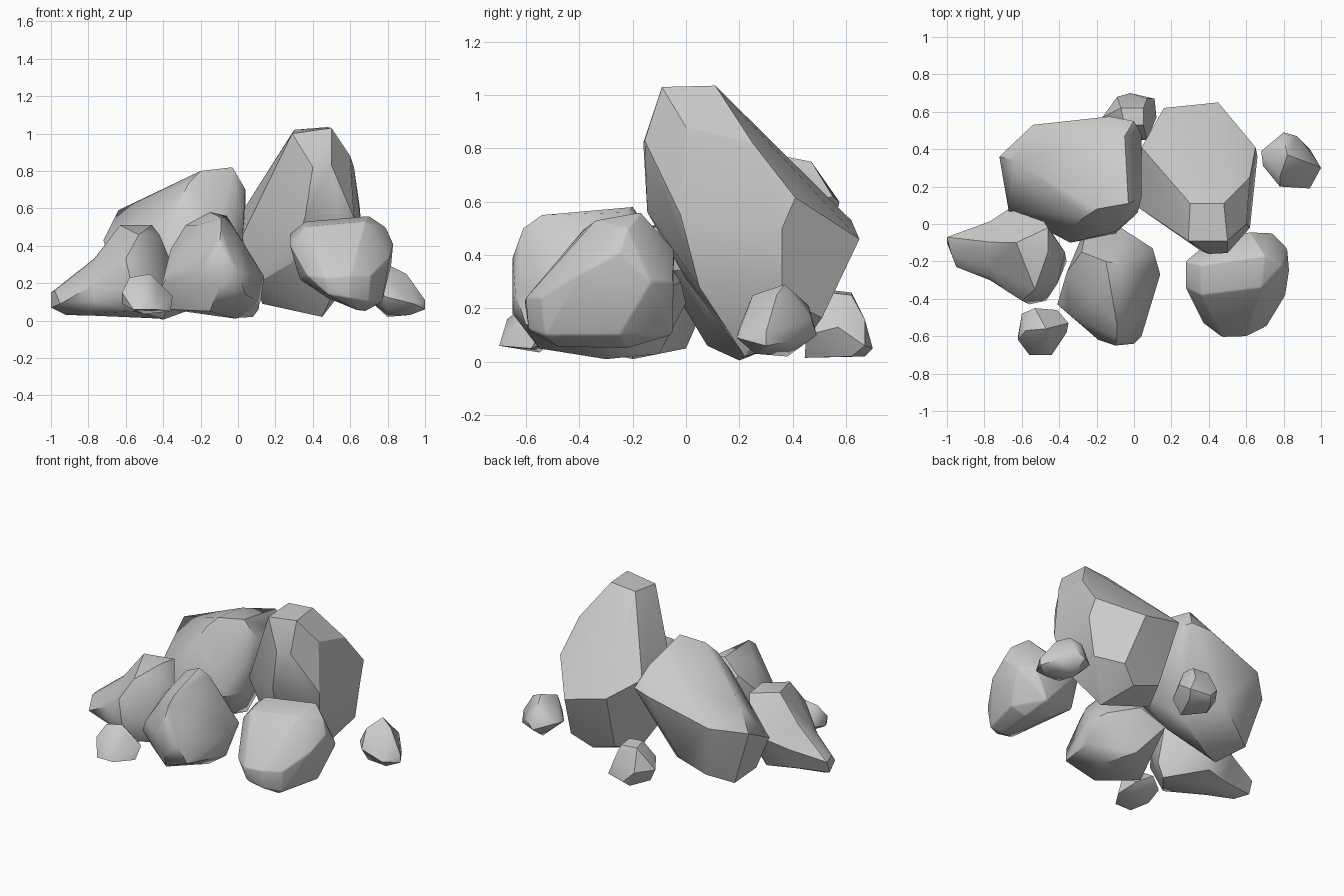
import bpy, bmesh
from math import radians
from mathutils import Vector


def rock(name, pts, angle=35, bevel=0, pinch=None):
    """Angular boulder: the convex hull of its main corners, merged into broad facets."""
    bm = bmesh.new()
    for p in pts:
        bm.verts.new(p)
    res = bmesh.ops.convex_hull(bm, input=bm.verts)
    junk = {v for v in res["geom_interior"] + res["geom_unused"]
            if isinstance(v, bmesh.types.BMVert)}
    bmesh.ops.delete(bm, geom=list(junk), context="VERTS")
    bmesh.ops.dissolve_limit(bm, angle_limit=radians(7), verts=bm.verts, edges=bm.edges)
    if pinch:
        # cut a ring across x and draw it in towards a centre, giving a neck
        x, centre, scale = pinch
        cut = bmesh.ops.bisect_plane(bm, geom=bm.verts[:] + bm.edges[:] + bm.faces[:],
                                     plane_co=(x, 0, 0), plane_no=(1, 0, 0))
        c = Vector(centre)
        for v in cut["geom_cut"]:
            if isinstance(v, bmesh.types.BMVert):
                v.co = c + (v.co - c) * scale
    bmesh.ops.recalc_face_normals(bm, faces=bm.faces)
    me = bpy.data.meshes.new(name)
    bm.to_mesh(me)
    bm.free()
    ob = bpy.data.objects.new(name, me)
    bpy.context.collection.objects.link(ob)
    bpy.ops.object.select_all(action="DESELECT")
    ob.select_set(True)
    bpy.context.view_layer.objects.active = ob
    if bevel:
        m = ob.modifiers.new("worn_edges", "BEVEL")
        m.width, m.segments, m.limit_method = bevel, 2, "ANGLE"
        m.angle_limit = radians(15)
        bpy.ops.object.modifier_apply(modifier=m.name)
    bpy.ops.object.shade_smooth_by_angle(angle=radians(angle))
    return ob


# tall standing boulder
rock("tall_boulder", [
    (.29, -.09, 1.0), (.50, -.09, 1.03), (.48, .11, 1.035), (.30, .11, 1.02),
    (.40, -.16, .82), (.50, -.155, .83), (.60, .0, .88), (.62, .25, .82),
    (.65, .41, .615), (.66, .36, .50), (.62, -.02, .55), (.04, .41, .61),
    (.16, .62, .53), (.45, .65, .46), (.36, -.145, .56), (.02, .09, .45),
    (.10, .14, .20), (.29, .0, .31), (.13, .30, .09), (.45, .22, .02),
    (.50, .51, .165), (.20, .47, .14), (.38, .45, .08), (.62, .36, .24),
    (.57, .05, .28)], angle=25)

# wide boulder at the back left, highest along its front shoulder
rock("wide_boulder", [
    (-.20, .08, .80), (-.03, .11, .82), (-.20, .33, .77), (-.05, .47, .75),
    (.0, .55, .62), (-.13, .575, .60), (.04, .48, .60), (.04, .14, .70),
    (-.26, .04, .74), (.02, .06, .57), (-.10, -.04, .50), (-.33, -.01, .61),
    (-.54, .53, .48), (-.64, .34, .59), (-.50, .15, .58), (-.72, .36, .43),
    (-.67, .07, .28), (-.42, -.04, .43), (-.34, -.10, .36), (-.10, -.05, .34),
    (.02, .06, .36), (-.02, .42, .42), (-.30, .49, .20), (-.60, .34, .06),
    (-.45, .43, .11), (-.40, .20, .005), (-.58, .08, .06), (-.20, .08, .15),
    (-.14, .30, .10)], angle=38)

# pointed rock reaching to the left
rock("pointed_rock", [
    (-.63, -.10, .51), (-.46, -.02, .49), (-.46, -.15, .51), (-.42, -.20, .46),
    (-.37, -.15, .34), (-.36, -.20, .10), (-.41, -.32, .28), (-.40, -.20, .01),
    (-.47, -.41, .20), (-.56, -.43, .15), (-.53, -.35, .46), (-.60, -.41, .33),
    (-.64, .10, .28), (-.53, .09, .32), (-.60, .0, .05), (-.55, -.38, .05),
    (-1, -.07, .15), (-.98, -.15, .16), (-1, -.10, .07), (-.95, -.23, .09),
    (-.92, -.15, .03), (-.80, -.30, .11)],
    pinch=(-.77, (-.77, -.15, .04), .87))

# upright rock in the front middle
rock("middle_rock", [
    (-.15, -.20, .58), (-.06, -.22, .56), (-.28, -.15, .51), (-.22, -.40, .51),
    (-.09, -.54, .55), (.0, -.46, .46), (-.09, -.61, .50), (-.10, -.65, .39),
    (.0, -.64, .26), (-.19, -.62, .28), (-.10, -.65, .18), (-.36, -.26, .38),
    (-.41, -.43, .18), (-.35, -.48, .28), (.14, -.27, .235), (.10, -.13, .25),
    (.12, -.30, .10), (.04, -.60, .14), (-.01, -.30, .01), (-.37, -.38, .06),
    (-.25, .0, .22), (-.07, -.02, .30), (-.15, -.55, .05), (-.10, -.10, .03),
    (.01, -.26, .46)], angle=40)

# rounded boulder at the front right
rock("round_boulder", [
    (.275, -.20, .46), (.275, -.34, .41), (.36, -.22, .53), (.36, -.38, .50),
    (.70, -.17, .56), (.68, -.34, .53), (.79, -.22, .50), (.83, -.25, .41),
    (.81, -.38, .34), (.82, -.13, .30), (.71, -.545, .24), (.60, -.60, .24),
    (.47, -.605, .23), (.37, -.53, .24), (.33, -.20, .22), (.42, -.08, .35),
    (.62, -.045, .42), (.74, -.05, .30), (.48, -.59, .14), (.60, -.59, .12),
    (.70, -.53, .10), (.77, -.25, .10), (.68, -.22, .05), (.64, -.48, .055),
    (.48, -.25, .12), (.65, -.05, .10)], angle=50, bevel=.008)

# small stone at the front
rock("front_stone", [
    (-.62, -.62, .15), (-.62, -.60, .09), (-.60, -.48, .12), (-.58, -.57, .23),
    (-.47, -.56, .25), (-.43, -.58, .20), (-.53, -.45, .18), (-.41, -.46, .10),
    (-.35, -.53, .13), (-.36, -.58, .05), (-.44, -.70, .06), (-.56, -.70, .06),
    (-.50, -.55, .035), (-.50, -.67, .16)], angle=40)

# small stone at the back
rock("back_stone", [
    (-.17, .57, .12), (-.09, .68, .12), (-.02, .70, .05), (.11, .67, .06),
    (.12, .57, .13), (-.07, .62, .26), (.05, .62, .25), (-.05, .53, .27),
    (.05, .53, .26), (-.10, .46, .15), (.07, .45, .10), (.0, .445, .015),
    (-.12, .55, .03), (.08, .62, .02), (-.05, .67, .02), (.07, .67, .16)], angle=40)

# small stone on the right
rock("right_stone", [
    (.68, .39, .14), (.69, .31, .12), (.80, .49, .10), (.87, .47, .16),
    (.80, .46, .21), (.82, .37, .29), (.78, .25, .25), (.90, .34, .25),
    (.94, .40, .08), (1.0, .30, .11), (1.0, .30, .06), (.94, .19, .09),
    (.78, .20, .13), (.92, .26, .03), (.80, .38, .02), (.80, .24, .05)], angle=40)
